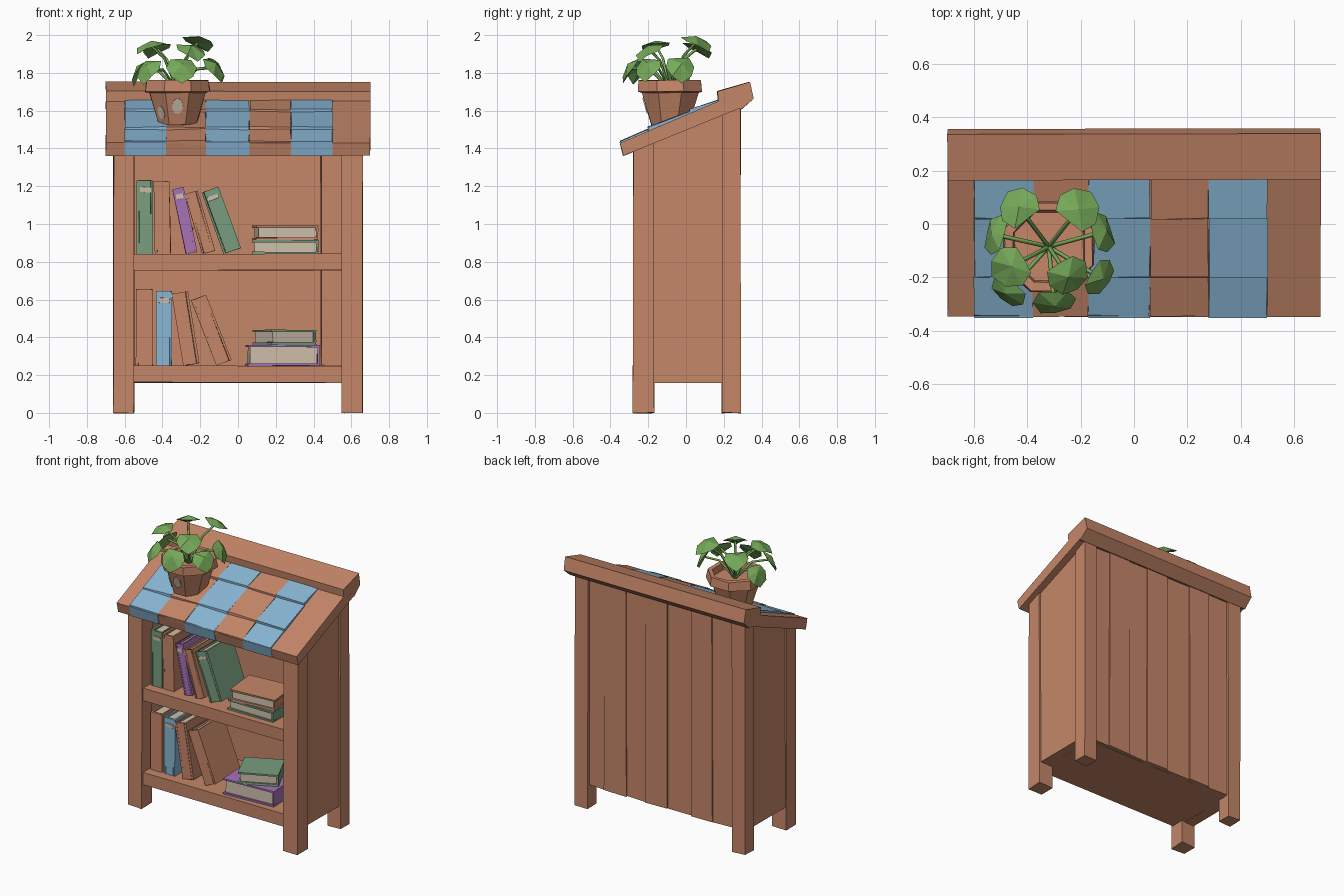
import bpy, bmesh, math, random
from mathutils import Matrix, Vector

random.seed(4)
cube = bpy.data.objects.get("Cube")
if cube:
    bpy.data.objects.remove(cube)


def material(name, rgb):
    m = bpy.data.materials.new(name)
    m.use_nodes = True
    m.diffuse_color = (*rgb, 1)
    m.node_tree.nodes["Principled BSDF"].inputs["Base Color"].default_value = (*rgb, 1)
    return m


WOOD = material("warm wood", (0.56, 0.24, 0.14))
BLUE = material("roof blue", (0.25, 0.47, 0.66))
LEAF = material("leaf green", (0.18, 0.40, 0.10))
GREEN = material("book green", (0.19, 0.34, 0.21))
PURPLE = material("book purple", (0.38, 0.17, 0.47))
PAGE = material("page cream", (0.62, 0.52, 0.41))


def finish(bm, name, mats, jitter=0.0):
    for v in bm.verts:
        v.co += Vector([random.uniform(-jitter, jitter) for _ in range(3)])
    bmesh.ops.recalc_face_normals(bm, faces=bm.faces)
    mesh = bpy.data.meshes.new(name)
    bm.to_mesh(mesh)
    bm.free()
    for m in mats:
        mesh.materials.append(m)
    ob = bpy.data.objects.new(name, mesh)
    bpy.context.collection.objects.link(ob)
    return ob


def add_box(bm, lo, hi, mat=0):
    lo, hi = Vector(lo), Vector(hi)
    size = hi - lo
    mtx = Matrix.Translation((lo + hi) / 2) @ Matrix.Diagonal((*size, 1))
    verts = bmesh.ops.create_cube(bm, size=1, matrix=mtx)["verts"]
    for f in {f for v in verts for f in v.link_faces}:
        f.material_index = mat


def prism(name, profile, x0, x1, mat=WOOD, jitter=0.003):
    """Extrude a (y, z) profile from x0 to x1."""
    bm = bmesh.new()
    face = bm.faces.new([bm.verts.new((x0, y, z)) for y, z in profile])
    out = bmesh.ops.extrude_face_region(bm, geom=[face])["geom"]
    for v in out:
        if isinstance(v, bmesh.types.BMVert):
            v.co.x = x1
    return finish(bm, name, [mat], jitter)


def under(y):
    return 1.37 + 0.41 * (y + 0.33)


def roof(y):
    return 1.43 + 0.423 * (y + 0.35)


def upright(name, x0, x1, y0, y1, bottom):
    prism(name, [(y0, bottom), (y1, bottom), (y1, under(y1)), (y0, under(y0))], x0, x1)


# Posts and side panels
for side, s in (("left", 1), ("right", -1)):
    upright(side + "_front_post", s * 0.55, s * 0.66, -0.28, -0.17, 0)
    upright(side + "_back_post", s * 0.56, s * 0.66, 0.19, 0.29, 0)
    upright(side + "_side_panel", s * 0.575, s * 0.65, -0.18, 0.20, 0.16)

# Back planks of uneven depth
edges = [-0.57, -0.40, -0.24, -0.05, 0.12, 0.27, 0.44, 0.57]
for i, (a, b) in enumerate(zip(edges, edges[1:])):
    upright("back_plank_%d" % (i + 1), a, b, 0.235, 0.272 + 0.01 * (i % 2), 0.16)

# Shelves
for name, z0, z1 in (("bottom_shelf", 0.16, 0.25), ("middle_shelf", 0.755, 0.84)):
    prism(name, [(-0.265, z0), (0.25, z0), (0.25, z1), (-0.265, z1)], -0.58, 0.58)

# Sloping roof and ridge board
prism("roof_slab", [(-0.33, 1.36), (-0.348, 1.43), (0.20, roof(0.20)), (0.30, 1.62)],
      -0.70, 0.70, jitter=0.002)
prism("ridge_board", [(0.17, 1.64), (0.165, 1.702), (0.338, 1.752), (0.358, 1.662), (0.29, 1.605)],
      -0.70, 0.70, jitter=0.002)

# Roof tiles in striped columns, each row lifted at its lower edge
cols = [-0.60, -0.38, -0.17, 0.06, 0.28, 0.50]
rows = [-0.345, -0.20, 0.02, 0.17]
for c, (a, b) in enumerate(zip(cols, cols[1:])):
    mat = WOOD if c % 2 else BLUE
    for r, (lo, hi) in enumerate(zip(rows, rows[1:])):
        lift = 0.006 if r == 0 else 0.02
        prism("roof_tile_%d_%d" % (c + 1, r + 1),
              [(lo, roof(lo) - 0.01), (hi, roof(hi) - 0.01),
               (hi, roof(hi) + 0.008), (lo, roof(lo) + lift)], a, b, mat, 0.004)
    if mat is BLUE:
        prism("eave_stripe_%d" % (c + 1),
              [(-0.335, 1.362), (-0.352, 1.434), (-0.345, 1.436), (-0.328, 1.362)], a, b, mat, 0)


# Books: thickness on x, depth on y with the spine at -y, height on z
def book(name, t, d, h, cover, mtx, label=False):
    bm = bmesh.new()
    c = min(0.012, t * 0.2)
    x, y, z = t / 2, d / 2, h / 2
    add_box(bm, (-x, -y, -z), (-x + c, y, z))
    add_box(bm, (x - c, -y, -z), (x, y, z))
    add_box(bm, (-x + c, -y, -z), (x - c, -y + c, z))
    add_box(bm, (-x + c, -y + c, -z + 0.012), (x - c, y - 0.012, z - 0.012), 1)
    if label:
        add_box(bm, (-x * 0.6, -y - 0.003, z * 0.68), (x * 0.7, -y + 0.001, z * 0.82), 1)
    bm.transform(mtx)
    finish(bm, name, [cover, PAGE], 0.002)


def standing(name, x, floor, t, h, lean, cover, label=False):
    mtx = (Matrix.Translation((x, -0.06, floor))
           @ Matrix.Rotation(math.radians(-lean), 4, 'Y')
           @ Matrix.Translation((t / 2, 0, h / 2)))
    book(name, t, 0.28, h, cover, mtx, label)


def lying(name, x, z, t, d, h, turn, cover):
    mtx = (Matrix.Translation((x, -0.09, z + t / 2))
           @ Matrix.Rotation(math.radians(90 + turn), 4, 'Z')
           @ Matrix.Rotation(math.radians(-90), 4, 'Y'))
    book(name, t, d, h, cover, mtx)


UP, LOW = 0.84, 0.25
standing("upper_book_1", -0.535, UP, 0.085, 0.39, 0, GREEN, True)
standing("upper_book_2", -0.44, UP, 0.085, 0.385, 1, WOOD)
standing("upper_book_3", -0.275, UP, 0.06, 0.35, 12, PURPLE, True)
standing("upper_book_4", -0.19, UP, 0.07, 0.33, 16, WOOD)
standing("upper_book_5", -0.075, UP, 0.095, 0.345, 20, GREEN, True)
standing("lower_book_1", -0.54, LOW, 0.09, 0.405, 0, WOOD)
standing("lower_book_2", -0.435, LOW, 0.085, 0.395, 0, BLUE, True)
standing("lower_book_3", -0.29, LOW, 0.085, 0.385, 9, WOOD)
standing("lower_book_4", -0.115, LOW, 0.085, 0.37, 21, WOOD)
lying("upper_stack_bottom", 0.25, UP, 0.075, 0.35, 0.26, 0, GREEN)
lying("upper_stack_top", 0.25, UP + 0.076, 0.075, 0.33, 0.25, 5, WOOD)
lying("lower_stack_bottom", 0.235, LOW, 0.11, 0.38, 0.28, 3, PURPLE)
lying("lower_stack_top", 0.245, LOW + 0.111, 0.08, 0.26, 0.24, 25, GREEN)

# Eight-sided pot, lofted from (flat radius, height) rings
POT = Vector((-0.32, -0.085, 0))
bm = bmesh.new()
rings = []
for rad, z in ((0.10, 1.525), (0.15, 1.695), (0.172, 1.70), (0.165, 1.76), (0.135, 1.76), (0.13, 1.715)):
    rings.append([bm.verts.new(POT + Vector((rad * 1.08 * math.cos(a), rad * 1.08 * math.sin(a), z)))
                  for a in (math.pi * (i + 0.5) / 4 for i in range(8))])
for lo, hi in zip(rings, rings[1:]):
    for i in range(8):
        bm.faces.new((lo[i], lo[i - 1], hi[i - 1], hi[i]))
bm.faces.new(rings[0])
bm.faces.new(rings[-1])
finish(bm, "plant_pot", [WOOD], 0.003)

# Pale worn patches on the pot
for i, (turn, z, size) in enumerate(((0, 1.625, 0.03), (-45, 1.59, 0.025))):
    out = 0.10 + (z - 1.525) * 0.295
    bm = bmesh.new()
    mtx = (Matrix.Translation(POT + Vector((0, 0, z))) @ Matrix.Rotation(math.radians(turn), 4, 'Z')
           @ Matrix.Translation((0, -out, 0)) @ Matrix.Rotation(math.radians(106), 4, 'X')
           @ Matrix.Diagonal((1, 1.5, 1, 1)))
    bmesh.ops.create_cone(bm, cap_ends=True, segments=7, radius1=size, radius2=size,
                          depth=0.009, matrix=mtx)
    finish(bm, "pot_patch_%d" % (i + 1), [PAGE])


# Leaves: faceted domes with a pointed tip, drooping outward on thin stems
def leaf(i, x, y, z, r, tilt):
    heading = math.atan2(y - POT.y, x - POT.x) - math.pi / 2
    mtx = (Matrix.Translation((x, y, z)) @ Matrix.Rotation(heading, 4, 'Z')
           @ Matrix.Rotation(math.radians(-tilt), 4, 'X'))
    bm = bmesh.new()
    ring = []
    for k in range(8):
        a = math.pi * (k / 4 + 0.5)
        s = r * (1.15 if k == 0 else 0.72 if k == 4 else 1)
        ring.append(bm.verts.new((s * math.cos(a), s * math.sin(a), -0.02 if k == 0 else 0)))
    top, low = bm.verts.new((0, -0.1 * r, 0.028)), bm.verts.new((0, 0, -0.008))
    for k in range(8):
        bm.faces.new((ring[k - 1], ring[k], top))
        bm.faces.new((ring[k], ring[k - 1], low))
    bm.transform(mtx)
    finish(bm, "leaf_%d" % i, [LEAF], 0.004)

    cu = bpy.data.curves.new("stem_%d" % i, 'CURVE')
    cu.dimensions = '3D'
    cu.bevel_depth, cu.bevel_resolution = 0.008, 0
    sp = cu.splines.new('POLY')
    base, end = POT + Vector((0, 0, 1.71)), Vector((x, y, z))
    mid = base.lerp(end, 0.5) + Vector((0, 0, 0.05))
    sp.points.add(2)
    for p, co in zip(sp.points, (base, mid, end)):
        p.co = (*co, 1)
    cu.materials.append(LEAF)
    bpy.context.collection.objects.link(bpy.data.objects.new("stem_%d" % i, cu))


leaves = [(-0.43, 0.06, 1.93, 0.08, 25), (-0.21, 0.055, 1.965, 0.085, 22),
          (-0.46, -0.16, 1.945, 0.08, 15), (-0.25, -0.19, 1.92, 0.08, 30),
          (-0.52, -0.04, 1.81, 0.075, 55), (-0.12, -0.03, 1.83, 0.08, 55),
          (-0.47, -0.25, 1.82, 0.075, 50), (-0.30, -0.29, 1.825, 0.08, 50),
          (-0.13, -0.20, 1.83, 0.075, 50)]
for i, spec in enumerate(leaves):
    leaf(i + 1, *spec)
